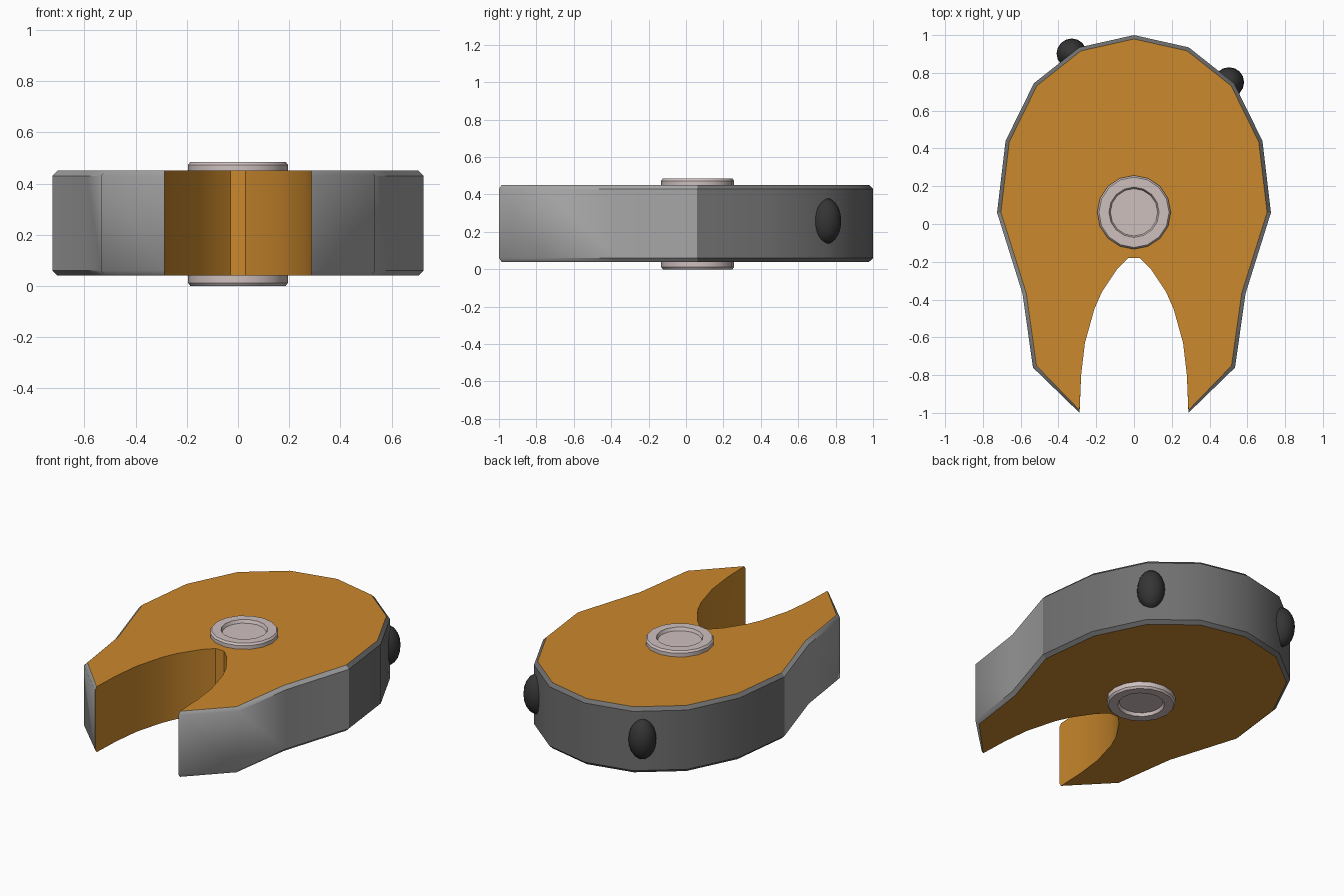
import bpy, bmesh, math
from mathutils import Vector

if "Cube" in bpy.data.objects:
    bpy.data.objects.remove(bpy.data.objects["Cube"])


def mat(name, rgb):
    m = bpy.data.materials.new(name)
    m.diffuse_color = (*rgb, 1)
    m.use_nodes = True
    m.node_tree.nodes["Principled BSDF"].inputs["Base Color"].default_value = m.diffuse_color
    return m


ORANGE = mat("orange", (0.60, 0.25, 0.026))
LIGHT = mat("light_grey", (0.38, 0.38, 0.38))
DARK = mat("dark_grey", (0.16, 0.16, 0.16))
BLACK = mat("black_rubber", (0.035, 0.035, 0.035))
PALE = mat("pale_metal", (0.62, 0.53, 0.52))


def finish(bm, name, mats, angle):
    bmesh.ops.recalc_face_normals(bm, faces=bm.faces)
    for e in bm.edges:
        if len(e.link_faces) == 2 and e.calc_face_angle() > math.radians(angle):
            e.smooth = False
    for f in bm.faces:
        f.smooth = True
    me = bpy.data.meshes.new(name)
    bm.to_mesh(me)
    bm.free()
    for m in mats:
        me.materials.append(m)
    ob = bpy.data.objects.new(name, me)
    bpy.context.collection.objects.link(ob)
    return ob


# body: right half outline from back to tip, then the notch from tip to its apex
outer = [(0.29, 0.935), (0.53, 0.745), (0.68, 0.44), (0.725, 0.06),
         (0.59, -0.37), (0.535, -0.76), (0.295, -1.0)]
notch = [(0.28, -0.80), (0.26, -0.63), (0.21, -0.45), (0.17, -0.36),
         (0.09, -0.24), (0.03, -0.18)]
half = outer + notch
pts = [(0, 1)] + half + [(-x, y) for x, y in reversed(half)]
n = len(pts)
tip = len(outer)


def is_notch(i):
    return tip < i < n - tip


def inset(i, d):
    if is_notch(i):
        return pts[i]
    x, y = pts[i]
    if abs(y + 1) < 1e-6:
        return (math.copysign(0.288, x), -1 + d * 0.7)
    a, p, b = (Vector(pts[k % n]) for k in (i - 1, i, i + 1))
    t1, t2 = (p - a).normalized(), (b - p).normalized()
    n1, n2 = Vector((t1.y, -t1.x)), Vector((t2.y, -t2.x))
    v = (n1 + n2) / (1 + n1.dot(n2))
    return tuple(p + d * v)


bm = bmesh.new()
rings = []
for z, d in ((0.04, 0.02), (0.06, 0), (0.43, 0), (0.45, 0.02)):
    ring = []
    for i in range(n):
        x, y = inset(i, d)
        # the outline runs clockwise, so the inside lies along +(t.y, -t.x)
        ring.append(bm.verts.new((x, y, z)))
    rings.append(ring)
for lo, hi in zip(rings, rings[1:]):
    for i in range(n):
        j = (i + 1) % n
        f = bm.faces.new((lo[i], lo[j], hi[j], hi[i]))
        if is_notch(i) or is_notch(j):
            f.material_index = 0
        else:
            f.material_index = 2 if (pts[i][1] + pts[j][1]) / 2 > 0.06 else 1
bm.faces.new(rings[0])
bm.faces.new(rings[3])
# crisp seam where the two greys meet
for e in bm.edges:
    if len({f.material_index for f in e.link_faces}) > 1:
        e.smooth = False
finish(bm, "body", [ORANGE, LIGHT, DARK], 40)

# hub: turned profile with a shallow dish at each end
bm = bmesh.new()
top = [(0.125, 0.466), (0.133, 0.485), (0.186, 0.485), (0.195, 0.473)]
prof = top + [(r, 0.485 - z) for r, z in reversed(top)]
S = 16
cols = [[bm.verts.new((r * math.cos(k * math.tau / S), 0.062 + r * math.sin(k * math.tau / S), z))
         for k in range(S)] for r, z in prof]
for a, b in zip(cols, cols[1:]):
    for k in range(S):
        bm.faces.new((a[k], a[(k + 1) % S], b[(k + 1) % S], b[k]))
bm.faces.new(cols[0])
bm.faces.new(cols[-1])
finish(bm, "hub", [PALE], 30)

# buttons: tall ovals half sunk in the rear rim
for name, x, y in (("button_left", -0.33, 0.902), ("button_right", 0.503, 0.75)):
    bm = bmesh.new()
    bmesh.ops.create_uvsphere(bm, u_segments=16, v_segments=10, radius=1)
    for v in bm.verts:
        v.co = Vector((x + v.co.x * 0.08, y + v.co.y * 0.08, 0.258 + v.co.z * 0.123))
    finish(bm, name, [BLACK], 60)
